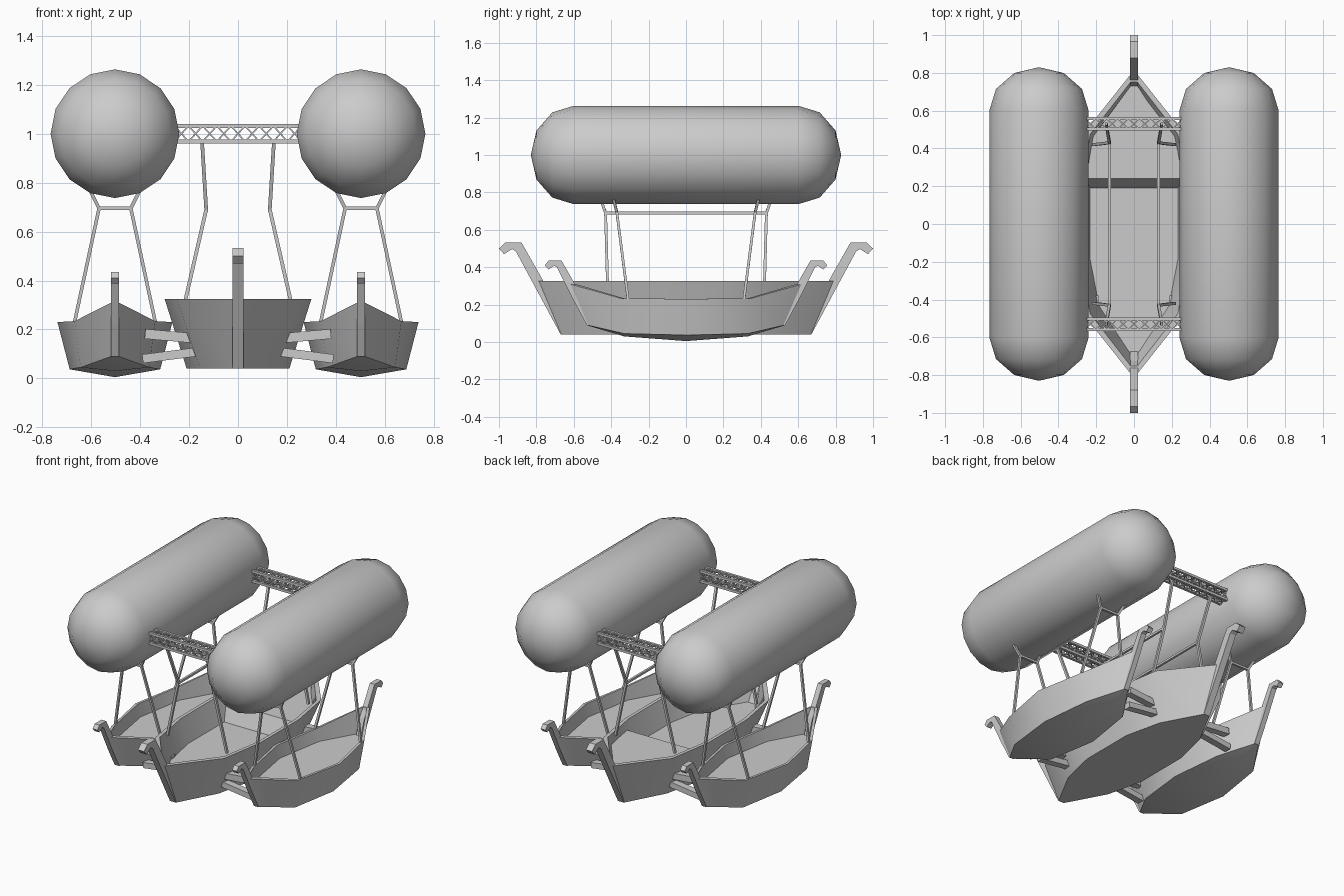
import bpy, bmesh, math
from mathutils import Vector

if "Cube" in bpy.data.objects:
    bpy.data.objects.remove(bpy.data.objects["Cube"])


def finish(bm, name, smooth=None):
    bmesh.ops.recalc_face_normals(bm, faces=bm.faces)
    me = bpy.data.meshes.new(name)
    bm.to_mesh(me)
    bm.free()
    ob = bpy.data.objects.new(name, me)
    bpy.context.collection.objects.link(ob)
    if smooth:
        bpy.ops.object.select_all(action='DESELECT')
        ob.select_set(True)
        bpy.context.view_layer.objects.active = ob
        bpy.ops.object.shade_smooth_by_angle(angle=math.radians(smooth))
    return ob


def bar(bm, a, b, w, h=None):
    """Rectangular bar between two points."""
    h = h or w
    a, b = Vector(a), Vector(b)
    d = (b - a).normalized()
    up = Vector((0, 0, 1)) if abs(d.z) < 0.8 else Vector((0, 1, 0))
    s = d.cross(up).normalized()
    u = s.cross(d)
    ends = [[bm.verts.new(p + s * i * w / 2 + u * j * h / 2)
             for i, j in ((-1, -1), (1, -1), (1, 1), (-1, 1))] for p in (a, b)]
    bm.faces.new(ends[0])
    bm.faces.new(ends[1])
    for k in range(4):
        n = (k + 1) % 4
        bm.faces.new((ends[0][k], ends[0][n], ends[1][n], ends[1][k]))


def balloon(name, cx):
    """Capsule, 16 sides, two rings per rounded end."""
    bm = bmesh.new()
    half = [(0.6 + 0.23 * math.sin(math.radians(a)), 0.263 * math.cos(math.radians(a))) for a in (60, 30, 0)]
    prof = half + [(-y, r) for y, r in reversed(half)]
    n = 16
    rings = [[bm.verts.new((cx + r * math.cos(k * math.tau / n), y, 1 + r * math.sin(k * math.tau / n)))
              for k in range(n)] for y, r in prof]
    for a, b in zip(rings, rings[1:]):
        for k in range(n):
            bm.faces.new((a[k], a[(k + 1) % n], b[(k + 1) % n], b[k]))
    for ring, y in ((rings[0], 0.83), (rings[-1], -0.83)):
        tip = bm.verts.new((cx, y, 1))
        for k in range(n):
            bm.faces.new((ring[k], ring[(k + 1) % n], tip))
    return finish(bm, name, 50)


def full(half):
    """Mirror half stations front to back."""
    return half + [(x, -y, z) for x, y, z in reversed(half) if y > 0]


def hull(name, cx, rim, bottom, keel, t, deck_z):
    bm = bmesh.new()
    rim, bottom = full(rim), full(bottom)
    keel = keel + keel[-2::-1] if len(keel) * 2 - 1 == len(rim) else keel + keel[::-1]
    inner = [(x * 0.93, y * 0.95, z) for x, y, z in rim]
    deck = [((r[0] * (1 - t) + b[0] * t) * 0.93, (r[1] * (1 - t) + b[1] * t) * 0.95, deck_z)
            for r, b in zip(rim, bottom)]
    rings = []
    for pts in (bottom, rim, inner, deck):
        loop = pts + [(-x, y, z) for x, y, z in reversed(pts)]
        rings.append([bm.verts.new((cx + x, y, z)) for x, y, z in loop])
    m, n = len(rings[0]), len(rim)
    for a, b in zip(rings, rings[1:]):
        for k in range(m):
            bm.faces.new((a[k], a[(k + 1) % m], b[(k + 1) % m], b[k]))
    kv = [bm.verts.new((cx, p[1], z)) for p, z in zip(bottom, keel)]
    B, D = rings[0], rings[3]
    for i in range(n - 1):
        bm.faces.new((B[i], B[i + 1], kv[i + 1], kv[i]))
        bm.faces.new((B[m - 1 - i], B[m - 2 - i], kv[i + 1], kv[i]))
        bm.faces.new((D[i], D[i + 1], D[m - 2 - i], D[m - 1 - i]))
    return finish(bm, name, 30)


def stem(name, cx, prof, w, s):
    """Curled end post extruded from a side profile."""
    bm = bmesh.new()
    f = bm.faces.new([bm.verts.new((cx - w, s * y, z)) for y, z in prof])
    r = bmesh.ops.extrude_face_region(bm, geom=[f])
    bmesh.ops.translate(bm, vec=(2 * w, 0, 0), verts=[v for v in r['geom'] if isinstance(v, bmesh.types.BMVert)])
    return finish(bm, name)


BIG = [(.60, .04), (.67, .04), (.91, .485), (.93, .497), (.973, .47), (1.0, .5), (.965, .533), (.88, .533)]
SMALL = [(.50, .085), (.53, .09), (.60, .22), (.69, .40), (.705, .408), (.735, .388), (.755, .41),
         (.735, .435), (.665, .435), (.56, .25)]

# Centre boat
hull("centre_hull", 0,
     [(.02, .79, .325), (.25, .5, .325), (.30, .2, .325)],
     [(.02, .67, .04), (.155, .42, .04), (.21, .18, .04)],
     [.04, .04, .04], .54, .17)

# Raised rear deck with its sloping step
bm = bmesh.new()
low = [bm.verts.new((x, .19, .17)) for x in (-.237, .237)]
top = [bm.verts.new((x, y, .275)) for x, y in
       ((.262, .24), (.215, .465), (.018, .73), (-.018, .73), (-.215, .465), (-.262, .24))]
bm.faces.new(top)
bm.faces.new((low[0], low[1], top[0], top[-1]))
finish(bm, "rear_deck")

for s, end in ((-1, "front"), (1, "rear")):
    stem("centre_stem_" + end, 0, BIG, .022, s)

# Side boats and balloons
for sx, side in ((-1, "left"), (1, "right")):
    cx = sx * 0.503
    balloon("balloon_" + side, cx)
    hull("side_hull_" + side, cx,
         [(.015, .62, .31), (.165, .35, .234), (.235, 0, .23)],
         [(.015, .525, .09), (.14, .33, .045), (.185, 0, .037)],
         [.088, .03, .005], .4, .15)
    for s, end in ((-1, "front"), (1, "rear")):
        stem("side_stem_%s_%s" % (side, end), cx, SMALL, .017, s)

    # Beams joining the hulls
    bm = bmesh.new()
    for y in (-.4, .4):
        bar(bm, (sx * .38, y, .182), (sx * .19, y, .165), .045, .04)
        bar(bm, (sx * .39, y, .08), (sx * .17, y, .108), .045, .036)
    finish(bm, "hull_beams_" + side)

    # Struts from side boat to balloon
    bm = bmesh.new()
    for sy in (-1, 1):
        bar(bm, (cx - .065, sy * .37, .695), (cx + .065, sy * .37, .695), .014)
        for k in (-1, 1):
            knee = (cx + k * .065, sy * .37, .695)
            bar(bm, (cx + k * .165, sy * .31, .23), knee, .014)
            bar(bm, knee, (cx + k * .105, sy * .39, .775), .014)
    finish(bm, "side_struts_" + side)

    # Struts from centre boat to trusses
    bm = bmesh.new()
    bar(bm, (sx * .13, -.43, .69), (sx * .13, .43, .69), .014)
    for sy in (-1, 1):
        knee = (sx * .13, sy * .43, .69)
        bar(bm, (sx * .215, sy * .42, .32), knee, .015)
        bar(bm, knee, (sx * .147, sy * .53, .97), .015)
    finish(bm, "centre_struts_" + side)

# Lattice trusses between the balloons
for sy, end in ((-1, "front"), (1, "rear")):
    bm = bmesh.new()
    y0, y1, z0, z1 = sy * .53 - .028, sy * .53 + .028, .968, 1.032
    for y in (y0, y1):
        for z in (z0, z1):
            bar(bm, (-.27, y, z), (.27, y, z), .016)
    n = 9
    for i in range(n):
        xa, xb = -.26 + .52 * i / n, -.26 + .52 * (i + 1) / n
        for p, q in ((xa, xb), (xb, xa)):
            for y in (y0, y1):
                bar(bm, (p, y, z0), (q, y, z1), .006)
            for z in (z0, z1):
                bar(bm, (p, y0, z), (q, y1, z), .006)
    finish(bm, "truss_" + end)
